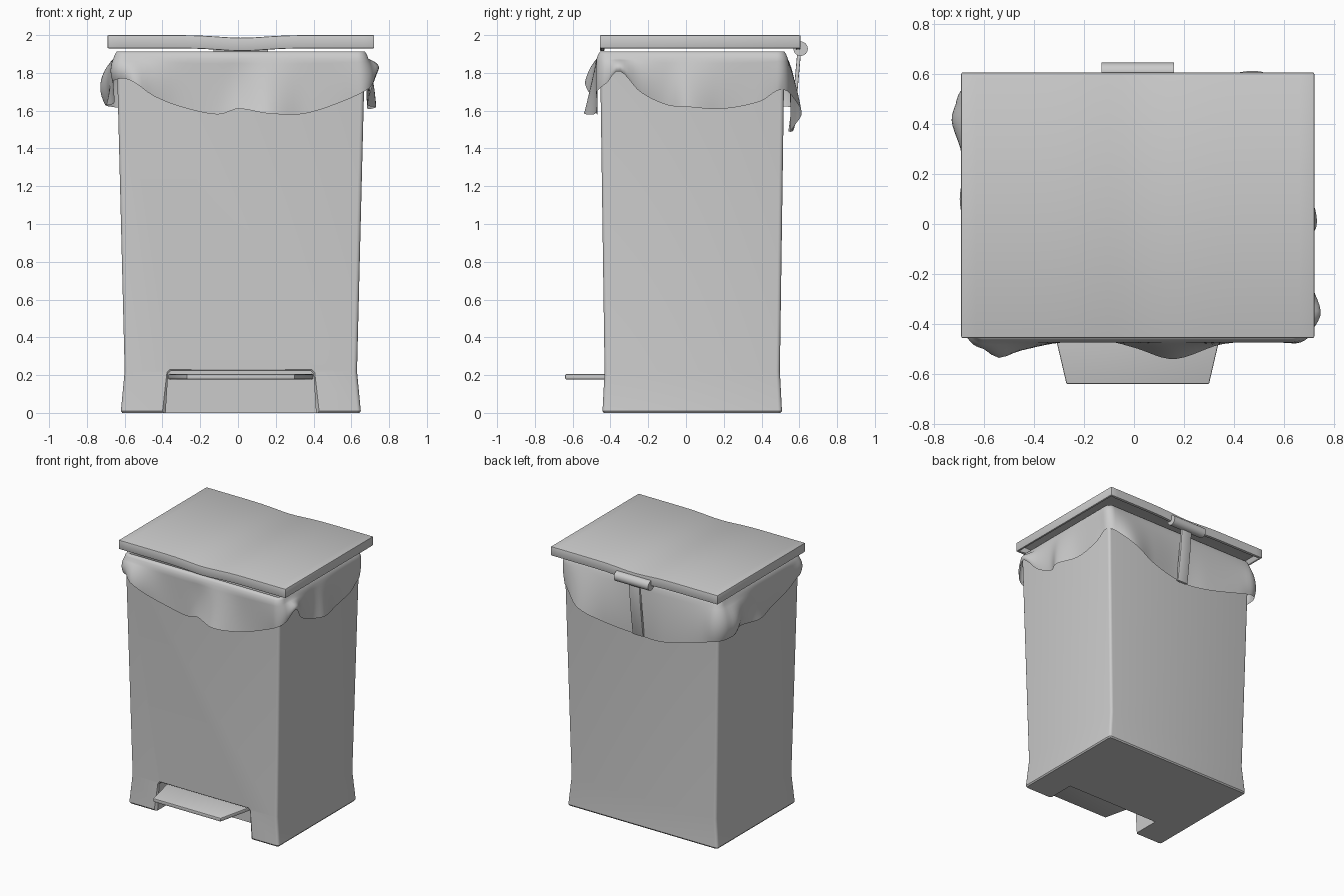
import bpy, bmesh, math
from math import radians, cos, sin, pi, exp

if "Cube" in bpy.data.objects:
    bpy.data.objects.remove(bpy.data.objects["Cube"])

CX, CY = 0.015, 0.033          # centre of the bin body


def make(name, verts, faces, angle=35, bevel=0):
    me = bpy.data.meshes.new(name)
    me.from_pydata(verts, [], faces)
    bm = bmesh.new()
    bm.from_mesh(me)
    bmesh.ops.recalc_face_normals(bm, faces=bm.faces)
    bm.to_mesh(me)
    bm.free()
    ob = bpy.data.objects.new(name, me)
    bpy.context.collection.objects.link(ob)
    finish(ob, angle, bevel)
    return ob


def finish(ob, angle=35, bevel=0):
    bpy.ops.object.select_all(action='DESELECT')
    ob.select_set(True)
    bpy.context.view_layer.objects.active = ob
    if bevel:
        m = ob.modifiers.new("bevel", 'BEVEL')
        m.width, m.segments, m.limit_method = bevel, 2, 'ANGLE'
        bpy.ops.object.modifier_apply(modifier=m.name)
    bpy.ops.object.shade_smooth_by_angle(angle=radians(angle))


def loft(name, rings, caps=True, **kw):
    n = len(rings[0])
    verts = [p for r in rings for p in r]
    faces = [(i * n + j, i * n + (j + 1) % n, (i + 1) * n + (j + 1) % n, (i + 1) * n + j)
             for i in range(len(rings) - 1) for j in range(n)]
    if caps:
        faces += [tuple(range(n)), tuple(range(len(verts) - n, len(verts)))]
    return make(name, verts, faces, **kw)


def outline(hx, hy, r, n, k):
    """Rounded rectangle from front left, anticlockwise: (u, core x, core y, normal x, normal y)"""
    c = [(-1, -1), (1, -1), (1, 1), (-1, 1)]
    core = [(CX + a * (hx - r), CY + b * (hy - r)) for a, b in c]
    pts = []
    for s in range(4):
        (ax, ay), (bx, by) = core[s], core[(s + 1) % 4]
        a0 = (s - 1) * pi / 2
        for i in range(n):
            f = i / n
            pts.append((s + .03 + .94 * f, ax + (bx - ax) * f, ay + (by - ay) * f, cos(a0), sin(a0)))
        for i in range(k):
            a = a0 + pi / 2 * i / k
            pts.append((s + .97 + .06 * i / k, bx, by, cos(a), sin(a)))
    return pts


def ring(hx, hy, z, r=0.02):
    return [(x + a * r, y + b * r, z) for _, x, y, a, b in outline(hx, hy, r, 1, 4)]


# Bin body: tapered shell, flared foot, open top
body = loft("bin_body", [ring(.628, .468, 0, .015), ring(.635, .475, .01), ring(.615, .464, .22),
                         ring(.657, .488, 1.90), ring(.635, .466, 1.90), ring(.595, .444, .27)])

# Pedal recess, with a chamfered mouth
arch = []
for y, g in [(-.6, .015), (-.452, .015), (-.425, -.012), (-.22, -.012)]:
    b, t, h = .41 + g, .397 + g, .235 + g
    arch.append([(CX - b, y, -.05), (CX + b, y, -.05), (CX + b, y, 0), (CX + t, y, h - .015),
                 (CX + t - .015, y, h), (CX - t + .015, y, h), (CX - t, y, h - .015), (CX - b, y, 0)])
cutter = loft("recess_cutter", arch)
cutter.hide_render = True
m = body.modifiers.new("recess", 'BOOLEAN')
m.operation, m.object, m.solver = 'DIFFERENCE', cutter, 'EXACT'
bpy.ops.object.select_all(action='DESELECT')
body.select_set(True)
bpy.context.view_layer.objects.active = body
bpy.ops.object.modifier_apply(modifier=m.name)
bpy.data.objects.remove(cutter)
finish(body)

# Foot pedal
plan = [(CX - .285, -.64), (CX + .285, -.64), (CX + .385, -.21), (CX - .385, -.21)]
loft("foot_pedal", [[(x, y, z) for x, y in plan] for z in (.178, .205)], bevel=.005)

# Lid: hollow underneath, sagging slightly along the middle
bm = bmesh.new()
bmesh.ops.create_cube(bm, size=1)
for v in bm.verts:
    v.co = (CX + v.co.x * 1.412, .075 + v.co.y * 1.062, 1.965 + v.co.z * .07)
for i in range(1, 24):
    bmesh.ops.bisect_plane(bm, geom=bm.verts[:] + bm.edges[:] + bm.faces[:],
                           plane_co=(-.691 + 1.412 * i / 24, 0, 0), plane_no=(1, 0, 0))
under = [f for f in bm.faces if f.normal.z < -.9]
bmesh.ops.inset_region(bm, faces=under, thickness=.025)
hollow = bmesh.ops.extrude_face_region(bm, geom=under)['geom']
bmesh.ops.translate(bm, vec=(0, 0, .045), verts=[g for g in hollow if isinstance(g, bmesh.types.BMVert)])
bmesh.ops.delete(bm, geom=[f for f in under if f.is_valid and f not in hollow], context='FACES')
for v in bm.verts:
    v.co.z -= .014 * exp(-((v.co.x - .02) / .17) ** 2)
bmesh.ops.recalc_face_normals(bm, faces=bm.faces)
me = bpy.data.meshes.new("lid")
bm.to_mesh(me)
bm.free()
lid = bpy.data.objects.new("lid", me)
bpy.context.collection.objects.link(lid)
finish(lid, bevel=.006)

# Hinge barrel and the strap below it
bpy.ops.mesh.primitive_cylinder_add(vertices=32, radius=.038, depth=.29,
                                    location=(CX, .607, 1.928), rotation=(0, pi / 2, 0))
hinge = bpy.context.object
hinge.name = "hinge_barrel"
finish(hinge)
strap = [(.61, 1.92), (.592, 1.72), (.562, 1.49)]
loft("hinge_strap", [[(CX - .045, y - .02, z), (CX + .045, y - .02, z), (CX + .045, y, z), (CX - .045, y, z)]
                     for y, z in strap], bevel=.004)

# Bag skirt: position round the rim (side + fraction), bulge halfway, bulge at hem, hem height
keys = [(.02, .04, .03, 1.77), (.07, .06, .08, 1.75), (.145, .045, .05, 1.68), (.26, .02, .02, 1.62),
        (.41, .015, .015, 1.58), (.49, .02, .04, 1.61), (.61, .05, .085, 1.585), (.76, .02, .025, 1.585),
        (.95, .02, .015, 1.67),
        (1.0, .03, .03, 1.71), (1.09, .07, .065, 1.81), (1.21, .04, .03, 1.70), (1.36, .025, .015, 1.63),
        (1.47, .045, .06, 1.62), (1.67, .02, .015, 1.61), (1.88, .015, .01, 1.65),
        (2.0, .02, .01, 1.71), (2.13, .06, .09, 1.60), (2.28, .05, .06, 1.53), (2.5, .03, .03, 1.49),
        (2.66, .04, .05, 1.50), (2.9, .05, .06, 1.58),
        (3.0, .06, .05, 1.62), (3.1, .085, .06, 1.63), (3.23, .05, .02, 1.64), (3.43, .03, .055, 1.63),
        (3.64, .02, .015, 1.64), (3.84, .02, .015, 1.69)]


def sample(u):
    """Smooth cyclic interpolation of the keys"""
    n = len(keys)
    u %= 4
    if u < keys[0][0]:
        u += 4
    i = max(j for j in range(n) if keys[j][0] <= u)

    def key(j):
        return (keys[j % n][0] + 4 * (j // n),) + keys[j % n][1:]
    k0, k1, k2, k3 = (key(i + d) for d in (-1, 0, 1, 2))
    h = k2[0] - k1[0]
    t = (u - k1[0]) / h
    out = []
    for c in (1, 2, 3):
        m1 = (k2[c] - k0[c]) / (k2[0] - k0[0]) * h
        m2 = (k3[c] - k1[c]) / (k3[0] - k1[0]) * h
        out.append((2*t**3 - 3*t*t + 1) * k1[c] + (t**3 - 2*t*t + t) * m1
                   + (3*t*t - 2*t**3) * k2[c] + (t**3 - t*t) * m2)
    return out


cols = [[] for _ in range(18)]
R = .04
for u, x, y, a, b in outline(.657, .488, R, 40, 8):
    mid, hem, zh = sample(u)
    mid, hem = max(mid, .008), max(hem, .008)
    # inner fold and rounded rim, then the hanging cloth
    prof = [(-.075, .40), (-.035, 1.80), (-.03, 1.895), (-.018, 1.912), (0, 1.912), (.01, 1.897)]
    for i in range(12):
        t = i / 11
        o = .018 * (1 - t) * (1 - 2 * t) + mid * 4 * t * (1 - t) + hem * t * (2 * t - 1)
        prof.append((o, 1.875 + (zh - 1.875) * t))
    for row, (o, z) in zip(cols, prof):
        row.append((x + a * (R + o), y + b * (R + o), z))
loft("bin_bag", cols, caps=False, angle=80)
